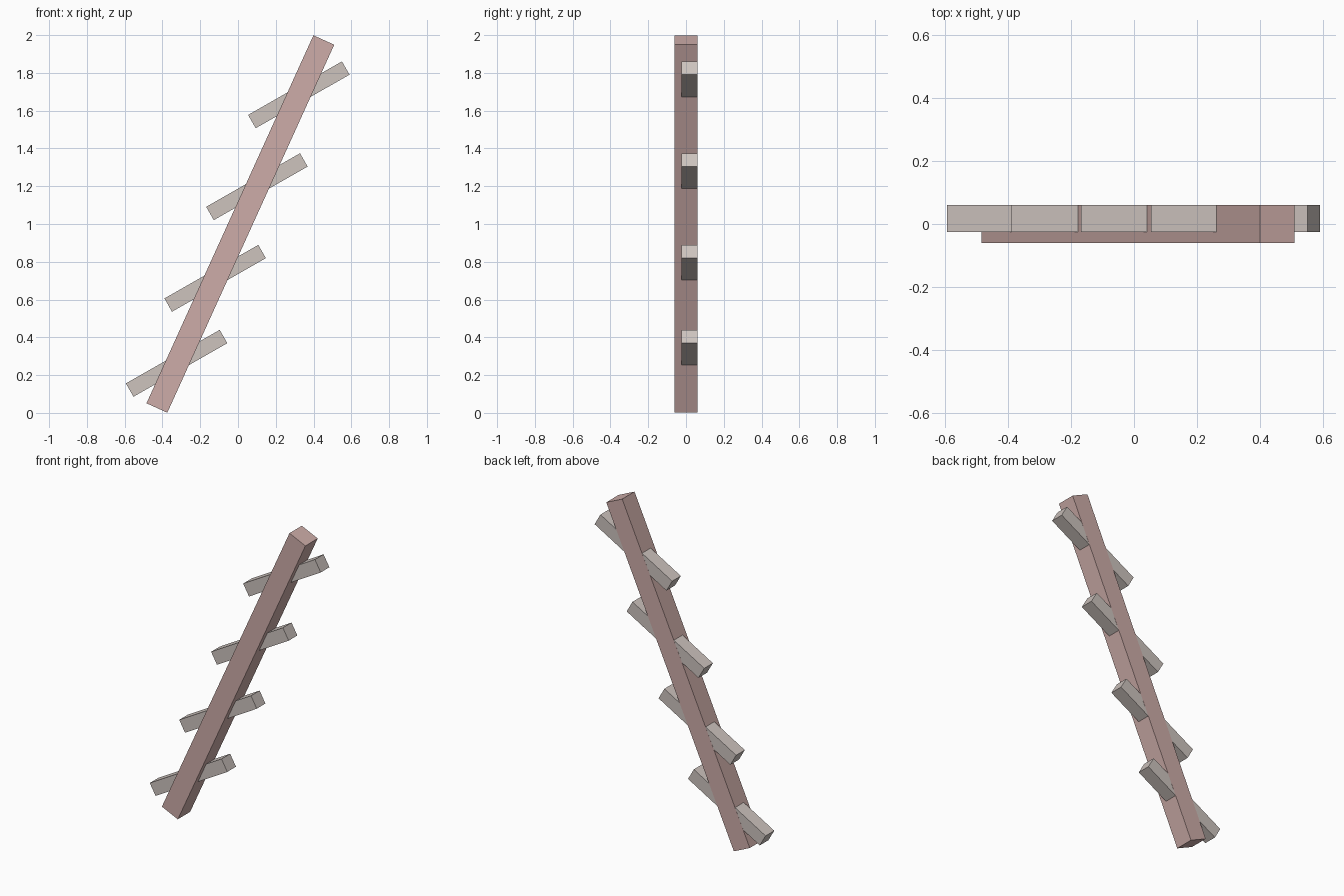
import bpy
import math

cube = bpy.data.objects.get("Cube")
if cube:
    bpy.data.objects.remove(cube, do_unlink=True)


def make_material(name, colour):
    mat = bpy.data.materials.new(name)
    mat.use_nodes = True
    mat.diffuse_color = colour
    mat.node_tree.nodes["Principled BSDF"].inputs["Base Color"].default_value = colour
    return mat


def beam(name, size, centre, tilt, mat):
    """Box tilted in the front plane by an angle in degrees."""
    bpy.ops.mesh.primitive_cube_add(size=1, location=centre)
    obj = bpy.context.object
    obj.name = name
    obj.scale = size
    obj.rotation_euler.y = math.radians(tilt)
    obj.data.materials.append(mat)
    return obj


post_wood = make_material("dusty pink wood", (0.61, 0.413, 0.392, 1))
rung_wood = make_material("pale grey wood", (0.61, 0.546, 0.515, 1))

# Leaning post
beam("post", (0.121, 0.122, 2.139), (0.0125, 0, 1.0), 24.4, post_wood)

# Slanted rungs let into the back of the post
rung_centres = [(-0.325, 0.2625), (-0.121, 0.7125), (0.1, 1.1975), (0.322, 1.684)]
for i, (x, z) in enumerate(rung_centres):
    beam(f"rung_{i + 1}", (0.572, 0.0855, 0.081), (x, 0.0178, z), -29.7, rung_wood)
